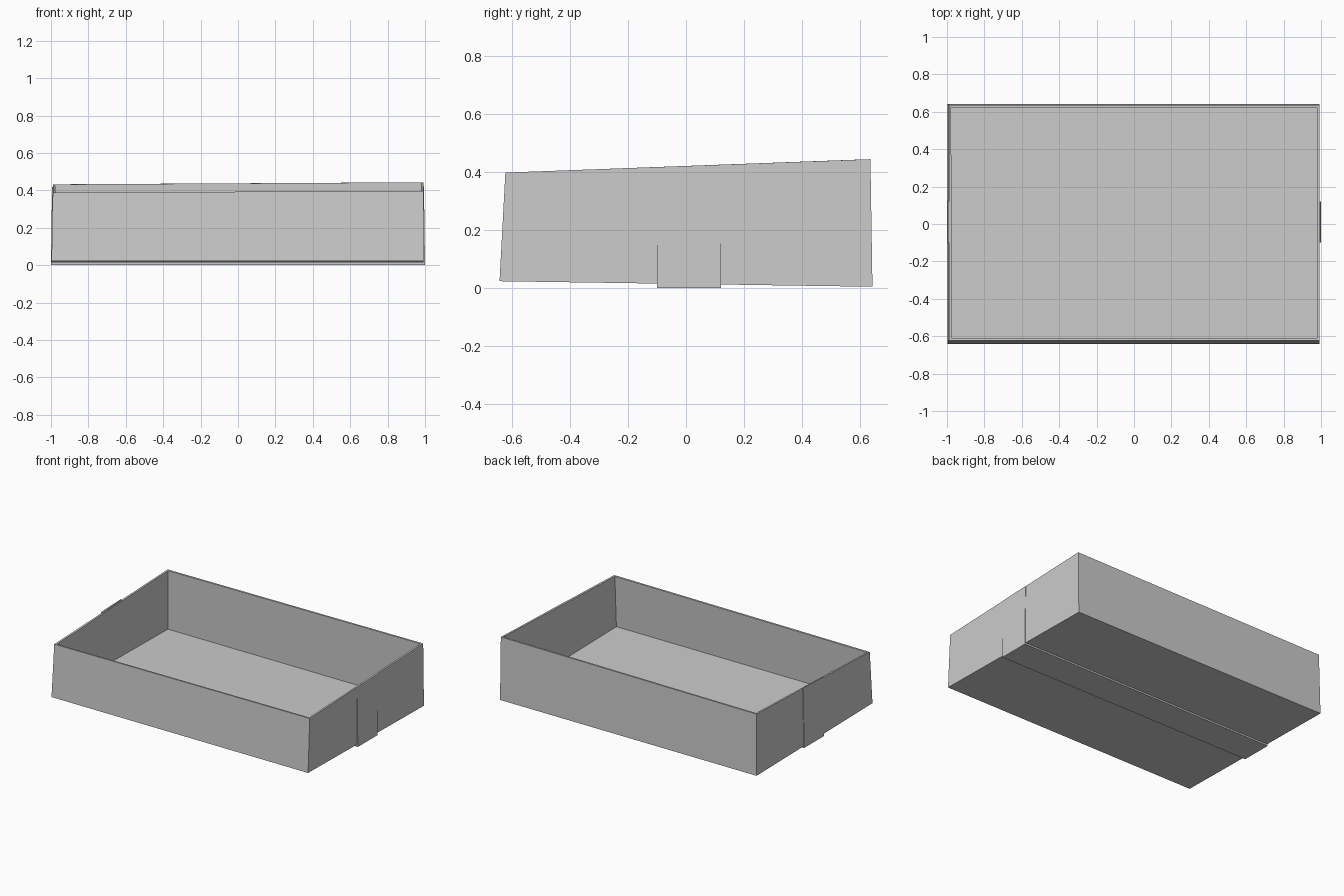
import bpy

if "Cube" in bpy.data.objects:
    bpy.data.objects.remove(bpy.data.objects["Cube"])


def make_mesh(name, verts, faces):
    mesh = bpy.data.meshes.new(name)
    mesh.from_pydata(verts, [], faces)
    mesh.update()
    obj = bpy.data.objects.new(name, mesh)
    bpy.context.collection.objects.link(obj)
    return obj


# Open tray: slightly tilted floor, four thin leaning walls
base = [(-0.997, -0.642, 0.023), (0.993, -0.642, 0.023),
        (0.993, 0.642, 0.004), (-0.997, 0.642, 0.004)]
rim = [(-0.99, -0.622, 0.388), (0.992, -0.622, 0.397),
       (0.992, 0.635, 0.443), (-0.99, 0.635, 0.432)]
walls = [(i, (i + 1) % 4, (i + 1) % 4 + 4, i + 4) for i in range(4)]
tray = make_mesh("tray", base + rim, [(3, 2, 1, 0)] + walls)
wall = tray.modifiers.new("wall_thickness", 'SOLIDIFY')
wall.thickness = 0.013
wall.offset = -1
wall.use_even_offset = True

# Band: thin U-shaped strip wrapping under the tray and up both ends
outer = [(-0.994, 0.0), (-1.0, 0.0), (1.0, 0.0), (0.993, 0.0)]
verts = []
for y, left, right in ((-0.10, 0.411, 0.416), (0.12, 0.419, 0.424)):
    profile = [(-0.994, left), (-1.0, 0.0), (1.0, 0.0), (0.994, right),
               (0.987, right), (0.988, 0.017), (-0.988, 0.017), (-0.985, left)]
    verts += [(x, y, z) for x, z in profile]
sides = [(i, i + 8, (i + 1) % 8 + 8, (i + 1) % 8) for i in range(8)]
caps = [(0, 1, 6, 7), (1, 2, 5, 6), (2, 3, 4, 5)]
caps += [tuple(i + 8 for i in reversed(c)) for c in caps]
make_mesh("band", verts, sides + caps)
